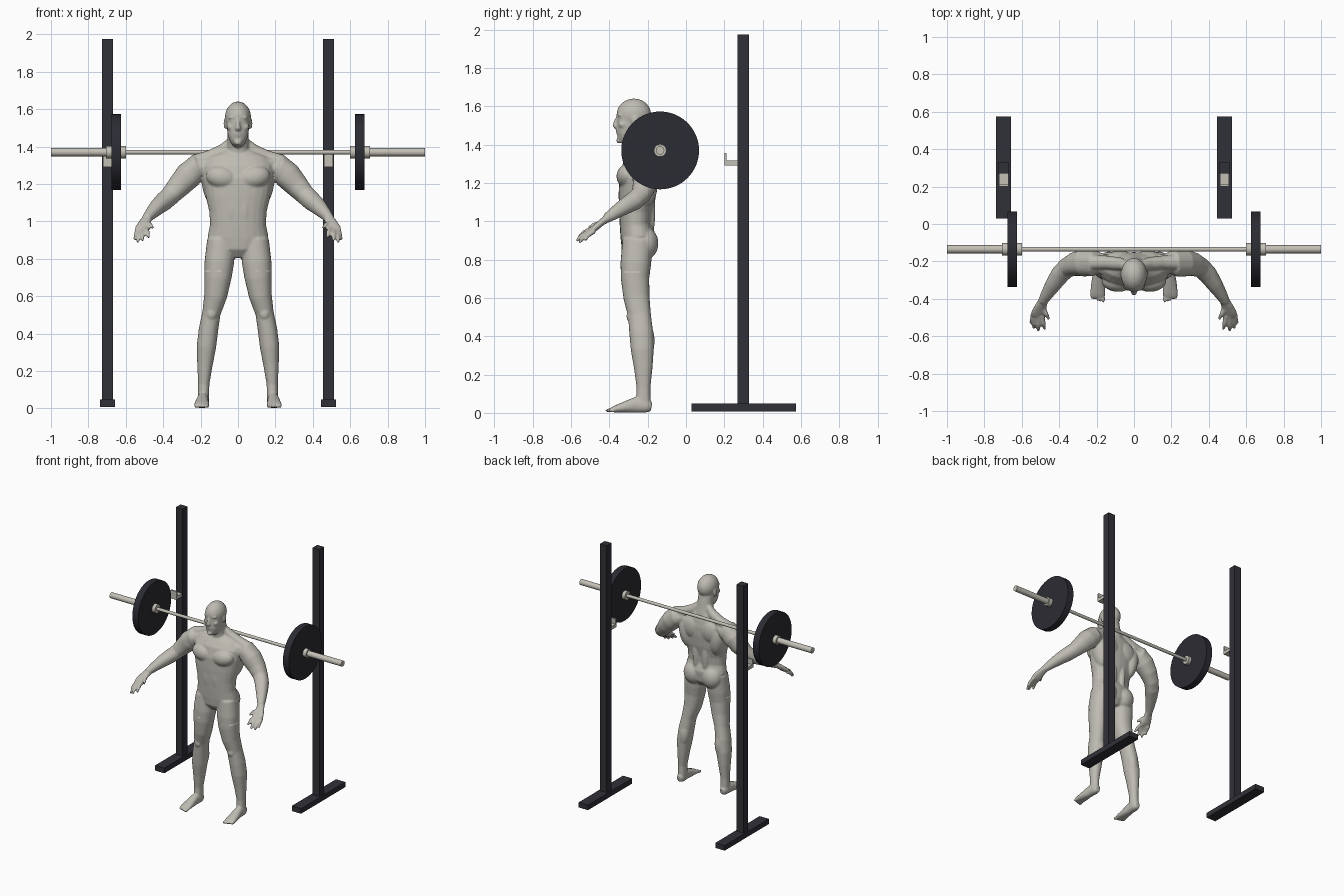
import bpy, bmesh, math
from mathutils import Vector, Matrix

cube = bpy.data.objects.get("Cube")
if cube:
    bpy.data.objects.remove(cube, do_unlink=True)


def material(name, r, g, b):
    m = bpy.data.materials.new(name)
    m.use_nodes = True
    m.diffuse_color = (r, g, b, 1)
    m.node_tree.nodes["Principled BSDF"].inputs["Base Color"].default_value = (r, g, b, 1)
    return m


skin = material("pale skin", 0.52, 0.50, 0.45)
cloth = material("slate cloth", 0.085, 0.092, 0.115)
steel = material("bright steel", 0.55, 0.53, 0.47)
rack_paint = material("rack paint", 0.03, 0.03, 0.04)
rubber = material("black rubber", 0.024, 0.025, 0.033)


def add_object(name, bm, *mats):
    bmesh.ops.recalc_face_normals(bm, faces=bm.faces)
    mesh = bpy.data.meshes.new(name)
    bm.to_mesh(mesh)
    bm.free()
    ob = bpy.data.objects.new(name, mesh)
    bpy.context.collection.objects.link(ob)
    for m in mats:
        mesh.materials.append(m)
    return ob


def box(name, lo, hi, mat):
    lo, hi = Vector(lo), Vector(hi)
    bm = bmesh.new()
    place = Matrix.Translation((lo + hi) / 2) @ Matrix.Diagonal((*(hi - lo), 1))
    bmesh.ops.create_cube(bm, size=1, matrix=place)
    return add_object(name, bm, mat)


def rod(name, x1, x2, radius, mat, sides=32):
    """Cylinder lying along the barbell axis."""
    bm = bmesh.new()
    place = Matrix.Translation(((x1 + x2) / 2, BAR_Y, BAR_Z)) @ Matrix.Rotation(math.pi / 2, 4, 'Y')
    bmesh.ops.create_cone(bm, cap_ends=True, segments=sides, radius1=radius,
                          radius2=radius, depth=abs(x2 - x1), matrix=place)
    ob = add_object(name, bm, mat)
    bpy.ops.object.select_all(action='DESELECT')
    ob.select_set(True)
    bpy.context.view_layer.objects.active = ob
    bpy.ops.object.shade_smooth_by_angle(angle=math.radians(35))
    return ob


# Barbell
BAR_Y, BAR_Z = -0.135, 1.37
rod("bar_shaft", -0.62, 0.62, 0.012, steel, 16)
for side, s in (("left", 1), ("right", -1)):
    rod(side + "_sleeve", s * 0.61, s * 1.0, 0.022, steel, 16)
    rod(side + "_inner_collar", s * 0.6, s * 0.626, 0.034, steel, 16)
    rod(side + "_plate", s * 0.625, s * 0.676, 0.203, rubber, 64)
    rod(side + "_outer_collar", s * 0.675, s * 0.705, 0.033, steel, 16)

# Rack stands
for side, x in (("left", 0.484), ("right", -0.697)):
    box(side + "_rack_foot", (x - 0.04, 0.03, 0.008), (x + 0.04, 0.575, 0.048), rack_paint)
    box(side + "_rack_post", (x - 0.029, 0.27, 0.045), (x + 0.029, 0.328, 1.975), rack_paint)
    box(side + "_hook_arm", (x - 0.025, 0.2, 1.292), (x + 0.025, 0.272, 1.317), steel)
    box(side + "_hook_lip", (x - 0.025, 0.2, 1.292), (x + 0.025, 0.212, 1.357), steel)

# Lifter: overlapping volumes fused by a voxel remesh
body = bmesh.new()


def tube(points, s=1, sides=24, power=2.2):
    """Loft of rounded rings; each point is x, y, z, half width, half depth."""
    rings = []
    centres = [Vector((p[0] * s, p[1], p[2])) for p in points]
    for i, p in enumerate(points):
        t = (centres[min(i + 1, len(points) - 1)] - centres[max(i - 1, 0)]).normalized()
        a = (Vector((1, 0, 0)) - t * t.x).normalized()
        b = t.cross(a)
        ring = []
        for k in range(sides):
            ang = math.tau * k / sides
            c, d = (math.copysign(abs(f) ** (2 / power), f) for f in (math.cos(ang), math.sin(ang)))
            ring.append(body.verts.new(centres[i] + a * c * p[3] + b * d * p[-1]))
        rings.append(ring)
    for r1, r2 in zip(rings, rings[1:]):
        for k in range(sides):
            j = (k + 1) % sides
            body.faces.new((r1[k], r1[j], r2[j], r2[k]))
    body.faces.new(rings[0])
    body.faces.new(rings[-1])


def blob(centre, radii, s=1, tilt=0):
    place = (Matrix.Translation((centre[0] * s, centre[1], centre[2]))
             @ Matrix.Rotation(tilt * s, 4, 'Y') @ Matrix.Diagonal((*radii, 1)))
    bmesh.ops.create_uvsphere(body, u_segments=24, v_segments=14, radius=1, matrix=place)


# Torso, neck and head
tube([(0, -.25, .805, .05, .05), (0, -.25, .85, .13, .085), (0, -.25, .92, .163, .092),
      (0, -.262, .98, .15, .084), (0, -.262, 1.05, .153, .088), (0, -.255, 1.13, .172, .097),
      (0, -.25, 1.22, .188, .1), (0, -.24, 1.29, .19, .09), (0, -.228, 1.34, .16, .068),
      (0, -.225, 1.37, .1, .052), (0, -.225, 1.39, .06, .045)])
tube([(0, -.222, 1.33, .07, .06), (0, -.235, 1.4, .058, .056), (0, -.255, 1.5, .056, .056)])
blob((0, -.272, 1.556), (.07, .091, .085))
tube([(0, -.29, 1.57, .062, .07), (0, -.298, 1.5, .06, .062), (0, -.305, 1.45, .052, .056),
      (0, -.318, 1.42, .037, .042), (0, -.325, 1.403, .02, .024)])
tube([(0, -.355, 1.548, .008, .008), (0, -.366, 1.52, .009, .012), (0, -.37, 1.498, .015, .014),
      (0, -.362, 1.488, .012, .01)])
blob((0, -.356, 1.47), (.022, .01, .006))
blob((0, -.354, 1.458), (.019, .01, .006))
blob((0, -.35, 1.422), (.02, .014, .016))

for s in (1, -1):
    # Face and ears
    blob((.027, -.343, 1.558), (.026, .015, .008), s, .15)
    blob((.027, -.343, 1.537), (.012, .011, .009), s)
    blob((.04, -.33, 1.505), (.02, .022, .018), s)
    blob((.068, -.265, 1.523), (.009, .019, .03), s)
    # Torso muscles
    blob((.085, -.305, 1.235), (.088, .058, .062), s, -.2)
    blob((.135, -.215, 1.2), (.058, .068, .13), s, .15)
    blob((.075, -.185, 1.25), (.08, .042, .085), s)
    blob((.04, -.2, 1.05), (.032, .04, .16), s)
    blob((.035, -.325, 1.07), (.034, .026, .1), s)
    blob((.078, -.212, .885), (.078, .068, .085), s)
    tube([(.035, -.222, 1.425, .025), (.08, -.212, 1.38, .034), (.15, -.205, 1.345, .036),
          (.22, -.205, 1.32, .04)], s)
    # Arm
    tube([(.15, -.22, 1.29, .06), (.215, -.208, 1.29, .072), (.265, -.208, 1.245, .073),
          (.315, -.215, 1.19, .063), (.36, -.235, 1.14, .052), (.395, -.27, 1.108, .05),
          (.43, -.32, 1.078, .043), (.465, -.375, 1.042, .033), (.489, -.415, 1.015, .025)], s)
    # Hand
    tube([(.483, -.405, 1.02, .025, .022), (.498, -.44, .995, .032, .018),
          (.51, -.475, .965, .04, .017), (.518, -.495, .95, .036, .013)], s)
    for base, tip in (((.538, -.478, .95), (.551, -.53, .9)), ((.528, -.49, .948), (.537, -.558, .888)),
                      ((.51, -.495, .952), (.512, -.572, .897)), ((.492, -.492, .96), (.477, -.562, .914)),
                      ((.488, -.438, .99), (.455, -.508, .965))):
        root, end = Vector(base), Vector(tip)
        mid = root.lerp(end, .55) + Vector((0, -.004, .006))
        tube([(*root, .014), (*mid, .012), (*end, .008)], s, 12)
    # Leg
    tube([(.09, -.252, .9, .075, .08), (.1, -.262, .78, .079, .08), (.107, -.266, .7, .072, .074),
          (.12, -.258, .6, .061, .068), (.142, -.243, .51, .049, .06), (.158, -.234, .42, .052, .062),
          (.169, -.228, .33, .052, .06), (.177, -.223, .23, .041, .048), (.183, -.222, .13, .03, .036),
          (.185, -.222, .04, .03, .038)], s)
    blob((.142, -.285, .505), (.03, .026, .035), s)
    blob((.155, -.2, .375), (.04, .036, .09), s, -.1)
    # Foot
    tube([(.185, -.18, .032, .02, .024), (.186, -.205, .036, .03, .035), (.189, -.265, .042, .031, .041),
          (.192, -.32, .03, .037, .029), (.194, -.37, .02, .041, .018), (.194, -.39, .016, .038, .012)], s)
    for k in range(5):
        blob((.164 + .0155 * k, -.4 + .005 * k, .013), (.0095 - .0006 * k, .022, .011), s)

lifter = add_object("lifter_body", body)
fuse = lifter.modifiers.new("fuse", 'REMESH')
fuse.mode = 'VOXEL'
fuse.voxel_size = 0.006
relax = lifter.modifiers.new("relax", 'SMOOTH')
relax.factor = 0.5
relax.iterations = 5
graph = bpy.context.evaluated_depsgraph_get()
fused = bpy.data.meshes.new_from_object(lifter.evaluated_get(graph))
lifter.modifiers.clear()
lifter.data = fused

# Shorts: clean cuts at waistband and hem, coloured by height
HEM, WAIST = 0.735, 0.97
bm = bmesh.new()
bm.from_mesh(fused)
for z in (HEM, WAIST):
    bmesh.ops.bisect_plane(bm, geom=bm.verts[:] + bm.edges[:] + bm.faces[:],
                           plane_co=(0, 0, z), plane_no=(0, 0, 1))
for f in bm.faces:
    c = f.calc_center_median()
    f.material_index = int(HEM < c.z < WAIST and abs(c.x) < 0.3)
    f.smooth = True
bm.to_mesh(fused)
bm.free()
fused.materials.clear()
fused.materials.append(skin)
fused.materials.append(cloth)
